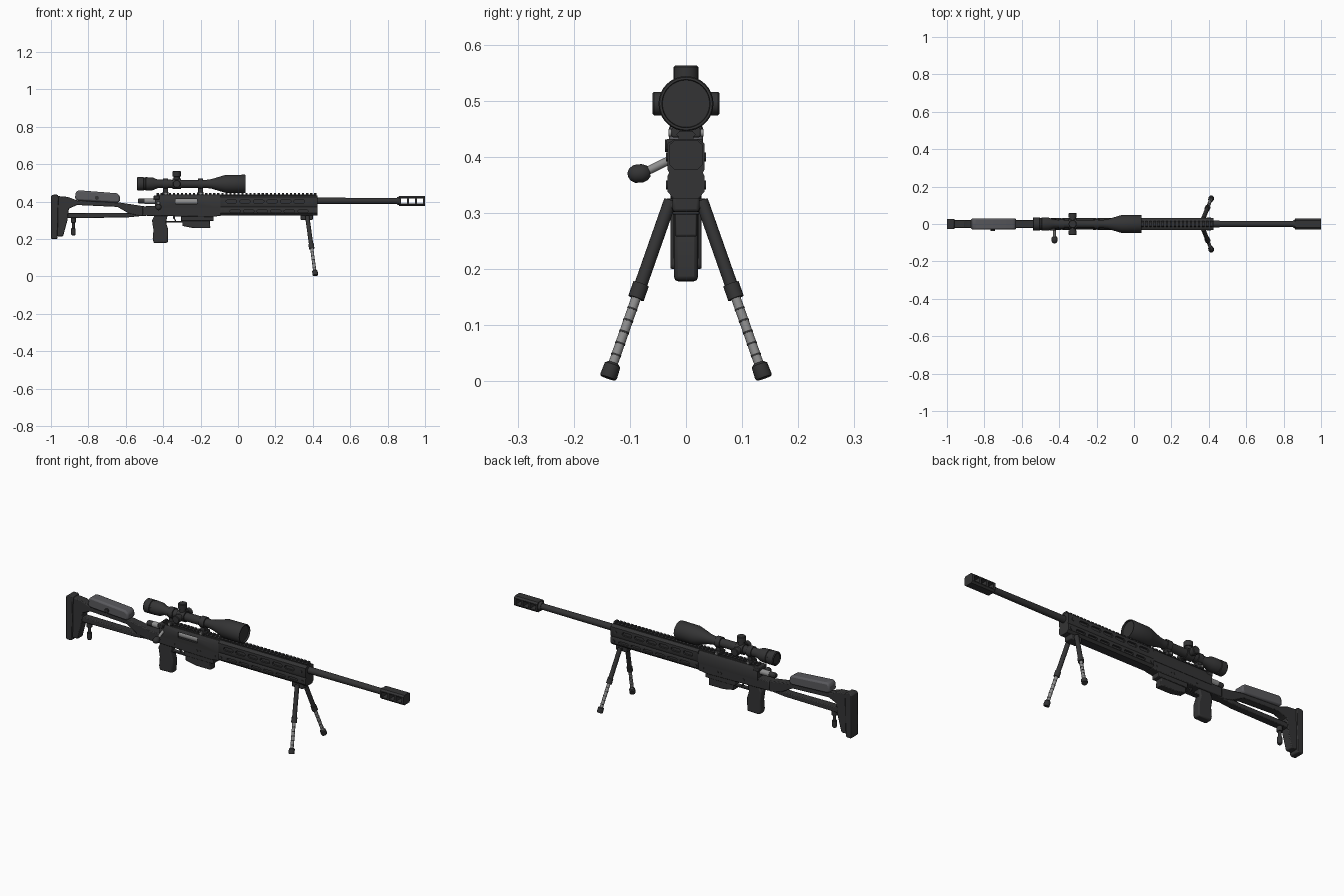
import bpy, bmesh, math
from mathutils import Vector

if "Cube" in bpy.data.objects:
    bpy.data.objects.remove(bpy.data.objects["Cube"])


def material(name, rgb):
    m = bpy.data.materials.new(name)
    m.diffuse_color = (*rgb, 1)
    m.use_nodes = True
    m.node_tree.nodes["Principled BSDF"].inputs["Base Color"].default_value = m.diffuse_color
    return m


BLACK = material("matte black", (0.034, 0.034, 0.035))
GREY = material("slate grey", (0.10, 0.10, 0.11))
STEEL = material("bare steel", (0.27, 0.27, 0.27))


def finish(name, bm, mat, bevel=0.0):
    bmesh.ops.recalc_face_normals(bm, faces=bm.faces)
    me = bpy.data.meshes.new(name)
    bm.to_mesh(me)
    bm.free()
    me.materials.append(mat)
    ob = bpy.data.objects.new(name, me)
    bpy.context.collection.objects.link(ob)
    if bevel:
        mod = ob.modifiers.new("bevel", 'BEVEL')
        mod.width = bevel
        mod.segments = 2
        mod.limit_method = 'ANGLE'
    return ob


def add_prism(bm, pts, lo, hi, axis='y'):
    """Extrude an outline: (x, z) along y, or (y, z) along x."""
    place = (lambda p, t: (p[0], t, p[1])) if axis == 'y' else (lambda p, t: (t, p[0], p[1]))
    a = [bm.verts.new(place(p, lo)) for p in pts]
    b = [bm.verts.new(place(p, hi)) for p in pts]
    bm.faces.new(a)
    bm.faces.new(b[::-1])
    for i in range(len(pts)):
        j = (i + 1) % len(pts)
        bm.faces.new((a[i], b[i], b[j], a[j]))


def prism(name, pts, lo, hi, mat=BLACK, axis='y', bevel=0.004):
    bm = bmesh.new()
    add_prism(bm, pts, lo, hi, axis)
    return finish(name, bm, mat, bevel)


def rect(x0, x1, z0, z1):
    return [(x0, z0), (x1, z0), (x1, z1), (x0, z1)]


def box(name, x0, x1, y0, y1, z0, z1, mat=BLACK, bevel=0.003):
    return prism(name, rect(x0, x1, z0, z1), y0, y1, mat, 'y', bevel)


def lathe(name, start, direction, profile, mat=BLACK, n=24):
    """Revolve (distance, radius) pairs about a line."""
    bm = bmesh.new()
    rot = Vector(direction).to_track_quat('Z', 'Y')
    rings = []
    for t, r in profile:
        rings.append([bm.verts.new(Vector(start) + rot @ Vector((
            r * math.cos(math.tau * k / n), r * math.sin(math.tau * k / n), t))) for k in range(n)])
    for a, b in zip(rings, rings[1:]):
        for k in range(n):
            bm.faces.new((a[k], a[(k + 1) % n], b[(k + 1) % n], b[k]))
    bm.faces.new(rings[0][::-1])
    bm.faces.new(rings[-1])
    return finish(name, bm, mat)


def rod(name, p, q, r, mat=BLACK, n=16):
    d = Vector(q) - Vector(p)
    return lathe(name, p, d, [(0, r), (d.length, r)], mat, n)


def cut(ob, bm):
    cutter = finish("cutter", bm, BLACK)
    mod = ob.modifiers.new("cut", 'BOOLEAN')
    mod.operation = 'DIFFERENCE'
    mod.solver = 'EXACT'
    mod.object = cutter
    cutter.hide_render = True
    bpy.context.view_layer.objects.active = ob
    bpy.ops.object.modifier_apply(modifier="cut")
    bpy.data.objects.remove(cutter)


# Shoulder stock
prism("butt_pad", [(-1, .43), (-.99, .437), (-.965, .437), (-.96, .43), (-.965, .205),
                   (-.97, .2), (-.995, .2), (-1, .205)], -.028, .028)
prism("butt_bracket", [(-.965, .43), (-.905, .425), (-.9, .395), (-.912, .3), (-.935, .215), (-.967, .215)],
      -.022, .022)
prism("upper_stock_beam", [(-.91, .425), (-.86, .407), (-.63, .395), (-.5, .375), (-.43, .375), (-.43, .33),
                           (-.52, .322), (-.58, .335), (-.645, .372), (-.86, .382), (-.91, .36)], -.022, .022)
prism("lower_stock_beam", [(-.92, .34), (-.62, .338), (-.5, .345), (-.5, .325), (-.6, .315), (-.92, .312)],
      -.02, .02)
prism("cheek_rest", [(-.872, .415), (-.868, .45), (-.855, .461), (-.65, .445), (-.632, .434), (-.63, .402),
                     (-.645, .394), (-.855, .406)], -.03, .03, GREY, bevel=.009)
rod("cheek_knob", (-.755, -.037, .42), (-.755, -.02, .42), .011)
lathe("rear_monopod", (-.88, 0, .318), (0, 0, -1),
      [(0, .014), (.03, .014), (.031, .008), (.06, .008), (.061, .012), (.092, .012), (.098, .008)])

# Chassis, receiver and bolt
prism("chassis", [(-.51, .375), (-.09, .385), (-.09, .325), (-.14, .318), (-.34, .322), (-.51, .325)],
      -.027, .027)
receiver = prism("receiver", [(-.029, .365), (-.031, .41), (-.02, .43), (.02, .43), (.031, .41), (.029, .365)],
                 -.445, -.088, axis='x', bevel=0)
port = bmesh.new()
add_prism(port, rect(-.335, -.22, .387, .415), -.06, -.016)
cut(receiver, port)
rod("bolt_body", (-.34, -.006, .4), (-.215, -.006, .4), .0185, STEEL)
rod("bolt_shroud", (-.5, 0, .403), (-.44, 0, .403), .015, STEEL)
lathe("bolt_cap", (-.535, 0, .403), (1, 0, 0), [(0, .01), (.006, .014), (.036, .014), (.04, .01)])
box("safety_block", -.452, -.42, -.036, .03, .412, .432)
rod("bolt_handle", (-.425, -.022, .398), (-.425, -.075, .372), .0075, STEEL)
lathe("bolt_knob", (-.425, -.064, .372), (0, -1, -.08),
      [(0, .007), (.005, .013), (.014, .0165), (.028, .016), (.036, .011), (.04, .004)])
for i, x in enumerate((-.36, -.225, -.205, -.12)):
    rod(f"chassis_screw_{i}", (x, -.029, .345), (x, .029, .345), .006, n=12)

# Grip, trigger and magazine
prism("pistol_grip", [(-.445, .33), (-.375, .33), (-.385, .29), (-.373, .25), (-.375, .18), (-.45, .178),
                      (-.456, .2), (-.452, .25), (-.46, .3)], -.021, .021, bevel=.007)
box("trigger_guard_bottom", -.39, -.29, -.012, .012, .289, .297, bevel=.002)
box("trigger_guard_front", -.302, -.292, -.012, .012, .29, .33, bevel=.002)
prism("trigger", [(-.35, .33), (-.336, .33), (-.338, .31), (-.33, .298), (-.336, .297), (-.346, .31)],
      -.005, .005, bevel=.001)
box("magazine_well", -.305, -.13, -.024, .024, .297, .325)
prism("magazine", [(-.298, .31), (-.15, .31), (-.148, .258), (-.235, .258), (-.298, .27)], -.02, .02)

# Handguard with two rows of vents on each side
guard = prism("handguard", [(-.02, .432), (-.033, .424), (-.033, .378), (-.03, .372), (-.033, .366), (-.033, .338),
                            (-.022, .326), (.022, .326), (.033, .338), (.033, .366), (.03, .372), (.033, .378),
                            (.033, .424), (.02, .432)], -.093, .424, axis='x', bevel=0)
vents = bmesh.new()
for i in range(6):
    for cx, cz, h in ((-.035 + i * .0725, .401, .0095), (-.015 + i * .0725, .349, .0075)):
        slot = [(cx - .028, cz - h * .4), (cx - .021, cz - h), (cx + .021, cz - h), (cx + .028, cz - h * .4),
                (cx + .028, cz + h * .4), (cx + .021, cz + h), (cx - .021, cz + h), (cx - .028, cz + h * .4)]
        for s in (-1, 1):
            add_prism(vents, slot, s * .023, s * .06)
cut(guard, vents)
for i, (x, z) in enumerate(((.395, .4), (.405, .35), (-.08, .35))):
    rod(f"handguard_screw_{i}", (x, -.036, z), (x, .036, z), .008, n=12)

# Top rail with evenly spaced teeth
bm = bmesh.new()
add_prism(bm, rect(-.435, .42, .425, .437), -.013, .013)
for i in range(40):
    x = -.435 + i * .0216
    add_prism(bm, [(-.015, .436), (-.017, .44), (-.012, .446), (.012, .446), (.017, .44), (.015, .436)],
              x, x + .0115, 'x')
finish("top_rail", bm, BLACK)

# Barrel and ported muzzle brake
lathe("barrel", (.4, 0, .404), (1, 0, 0), [(0, .0185), (.03, .0175), (.47, .0155)])
brake = prism("muzzle_brake", [(-.02, .43), (-.029, .422), (-.029, .386), (-.02, .377), (.02, .377), (.029, .386),
                               (.029, .422), (.02, .43)], .862, 1, axis='x', bevel=0)
ports = bmesh.new()
for x in (.872, .914, .956):
    add_prism(ports, rect(x, x + .032, .390, .417), -.06, .06)
cut(brake, ports)
lathe("brake_collar", (.85, 0, .404), (1, 0, 0), [(0, .019), (.014, .025)])

# Telescopic sight
lathe("scope_tube", (-.54, 0, .495), (1, 0, 0),
      [(.004, .026), (0, .028), (0, .033), (.004, .036), (.035, .036), (.037, .033), (.045, .033), (.047, .036),
       (.085, .034), (.11, .023), (.19, .022), (.19, .028), (.235, .028), (.235, .022), (.375, .022),
       (.4, .026), (.46, .044), (.475, .048), (.576, .049), (.58, .047), (.58, .043), (.572, .042)], n=32)
lathe("elevation_turret", (-.328, 0, .51), (0, 0, 1),
      [(0, .017), (.023, .017), (.024, .022), (.05, .022), (.053, .019)])
for s, name in ((-1, "windage_turret"), (1, "focus_turret")):
    lathe(name, (-.328, 0, .495), (0, s, 0),
          [(0, .017), (.035, .017), (.036, .021), (.057, .021), (.06, .018)])
for i, x in enumerate((-.387, -.2)):
    rod(f"scope_ring_{i}", (x - .014, 0, .495), (x + .014, 0, .495), .028, n=24)
    box(f"ring_post_{i}", x - .013, x + .013, -.014, .014, .44, .48, bevel=.002)
    box(f"ring_clamp_{i}", x - .016, x + .016, -.026, .026, .435, .452, bevel=.003)
    rod(f"clamp_bolt_{i}", (x, -.031, .443), (x, .031, .443), .007, STEEL, 12)

# Folding bipod with ringed telescopic legs
box("bipod_mount", .335, .4, -.024, .024, .302, .33, bevel=.005)
rod("bipod_pivot", (.37, -.034, .314), (.37, .034, .314), .012)
for s, side in ((-1, "right"), (1, "left")):
    top, end = Vector((.37, s * .028, .322)), Vector((.414, s * .139, .006))

    def at(t):
        return top.lerp(end, t)
    rod(f"upper_leg_{side}", at(0), at(.5), .0115)
    rod(f"leg_sleeve_{side}", at(.47), at(.55), .0145)
    rod(f"lower_leg_{side}", at(.54), at(.93), .0085, STEEL)
    for i in range(5):
        t = .605 + i * .065
        rod(f"leg_ring_{side}_{i}", at(t), at(t + .01), .0092)
    d = end - top
    lathe(f"foot_{side}", at(.915), d, [(0, .010), (.004, .0145), (.024, .0155), (.0285, .014)], n=16)

# Smooth round parts while keeping hard edges
for ob in bpy.context.scene.objects:
    ob.select_set(True)
    bpy.context.view_layer.objects.active = ob
bpy.ops.object.shade_smooth_by_angle(angle=math.radians(32))
